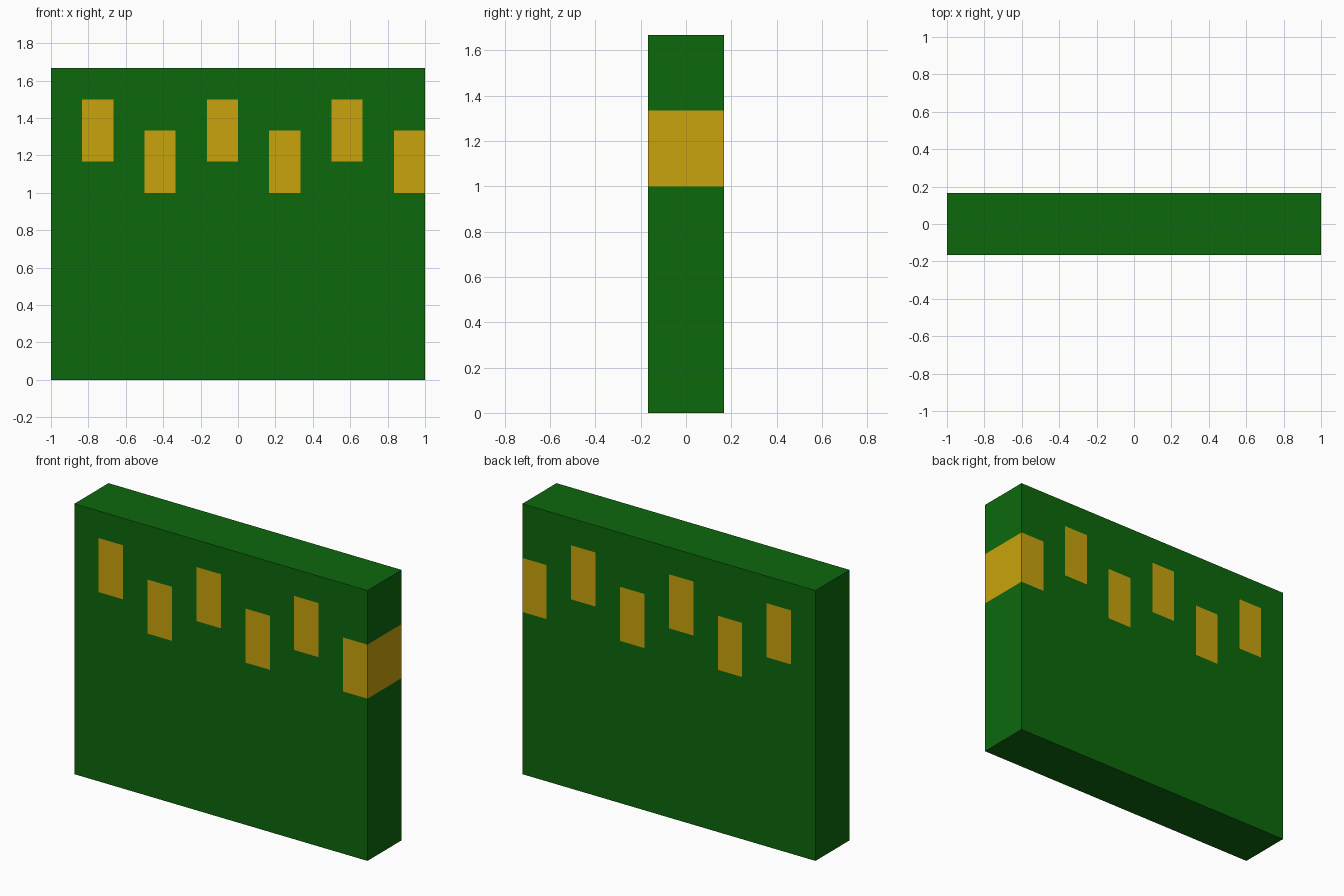
import bpy, bmesh, math
from mathutils import Matrix

if "Cube" in bpy.data.objects:
    bpy.data.objects.remove(bpy.data.objects["Cube"])

U = 1 / 6  # module: panel is 12 x 2 x 10 units


def material(name, rgb):
    m = bpy.data.materials.new(name)
    m.diffuse_color = (*rgb, 1)
    m.use_nodes = True
    m.node_tree.nodes["Principled BSDF"].inputs["Base Color"].default_value = m.diffuse_color
    return m


# Solid panel standing on the ground
bm = bmesh.new()
bmesh.ops.create_cube(bm, size=1, matrix=Matrix.Translation((0, 0, 5 * U)) @ Matrix.Diagonal((12 * U, 2 * U, 10 * U, 1)))


def cut(co, no):
    bmesh.ops.bisect_plane(bm, geom=bm.verts[:] + bm.edges[:] + bm.faces[:], plane_co=co, plane_no=no)


# Cut the outlines of the staggered patches through the panel
for c in range(1, 12):
    cut((-1 + c * U, 0, 0), (1, 0, 0))
for r in (6, 7, 8, 9):
    cut((0, 0, r * U), (0, 0, 1))

# Yellow patches in every odd column, alternating high and low
for f in bm.faces:
    p = f.calc_center_median()
    col = min(11, math.floor((p.x + 1) / U))
    low = 7 if col % 4 == 1 else 6
    if col % 2 and low < p.z / U < low + 2:
        f.material_index = 1

bmesh.ops.recalc_face_normals(bm, faces=bm.faces)
mesh = bpy.data.meshes.new("panel")
bm.to_mesh(mesh)
bm.free()
mesh.materials.append(material("dark green", (0.004, 0.14, 0.004)))
mesh.materials.append(material("golden yellow", (0.59, 0.37, 0.004)))
bpy.context.collection.objects.link(bpy.data.objects.new("panel", mesh))
